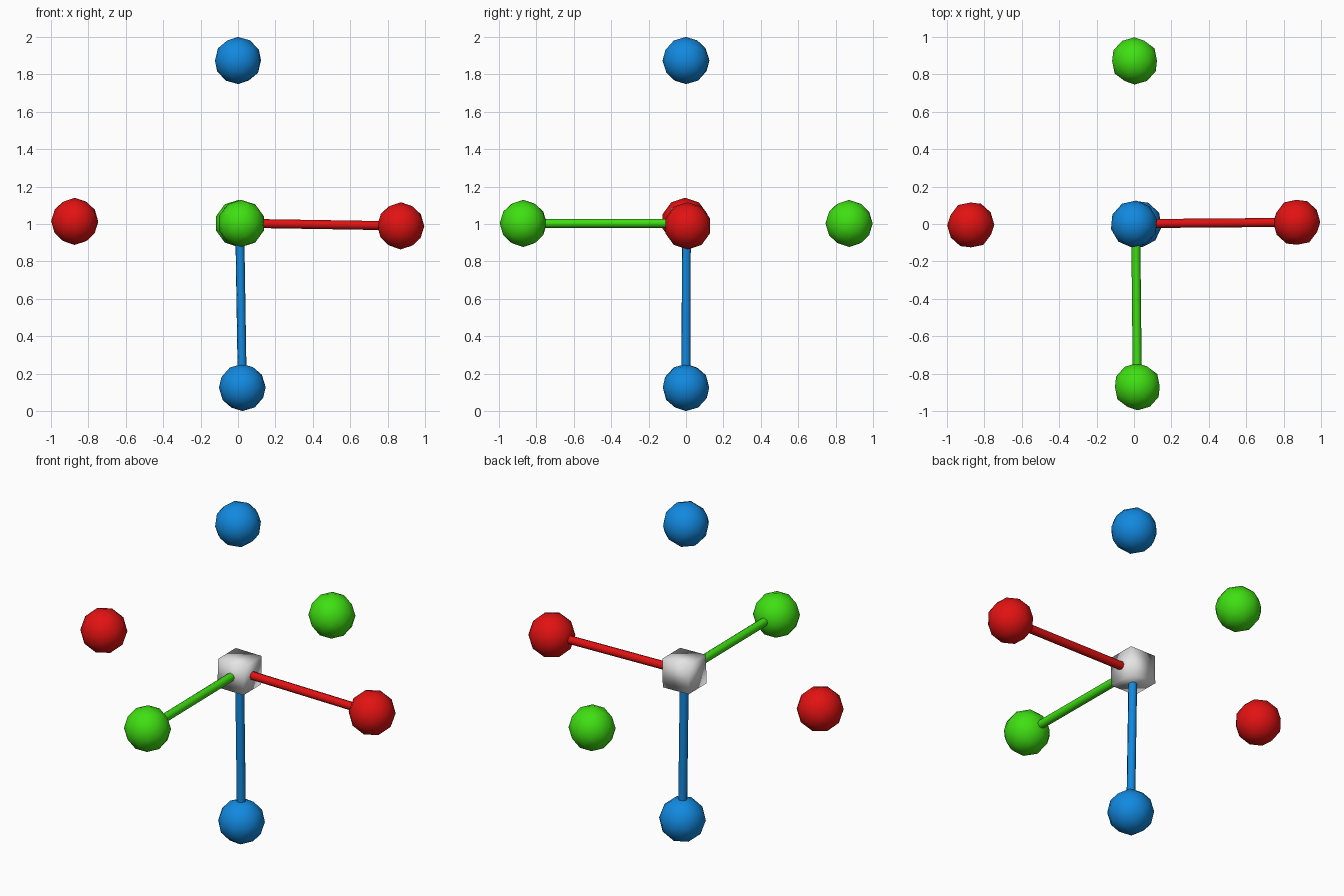
import bpy
from mathutils import Vector

if "Cube" in bpy.data.objects:
    bpy.data.objects.remove(bpy.data.objects["Cube"])


def material(name, rgb):
    m = bpy.data.materials.new(name)
    m.diffuse_color = (*rgb, 1)
    m.use_nodes = True
    m.node_tree.nodes["Principled BSDF"].inputs["Base Color"].default_value = m.diffuse_color
    return m


red = material("red", (0.76, 0.006, 0.006))
green = material("green", (0.05, 0.74, 0.006))
blue = material("blue", (0.006, 0.25, 0.74))
grey = material("light_grey", (0.78, 0.78, 0.78))

R = 0.126                              # ball radius
HUB = Vector((0.009, 0.002, 1.004))    # centre of the hub


def finish(name, mat):
    ob = bpy.context.object
    ob.name = name
    ob.data.materials.append(mat)
    return ob


def ball(name, loc, mat):
    bpy.ops.mesh.primitive_ico_sphere_add(subdivisions=2, radius=R, location=loc)
    ob = finish(name, mat)
    # Point the pole along the arm the ball belongs to
    ob.rotation_euler = (Vector(loc) - HUB).to_track_quat('Z', 'Y').to_euler()
    bpy.ops.object.shade_smooth()


def rod(name, end, mat):
    d = Vector(end) - HUB
    bpy.ops.mesh.primitive_cylinder_add(vertices=8, radius=0.024, depth=d.length,
                                        location=HUB + d / 2)
    ob = finish(name, mat)
    ob.rotation_euler = d.to_track_quat('Z', 'Y').to_euler()
    bpy.ops.object.shade_smooth_by_angle(angle=1.0)


# Central hub cube, softly shaded
bpy.ops.mesh.primitive_cube_add(size=0.168, location=HUB, rotation=(0, 0.018, 0.01))
finish("hub_cube", grey)
bpy.ops.object.shade_smooth()

# Each axis: connected ball, rod and free ball on the opposite side
axes = [
    ("red", red, (0.870, 0.009, 0.990), (-0.873, -0.005, 1.014)),
    ("green", green, (0.018, -0.870, 1.003), (0.003, 0.872, 1.003)),
    ("blue", blue, (0.023, 0.0, 0.126), (0.0, 0.0, 1.874)),
]
for name, mat, joined, free in axes:
    ball(name + "_joined_ball", joined, mat)
    ball(name + "_free_ball", free, mat)
    rod(name + "_rod", joined, mat)
